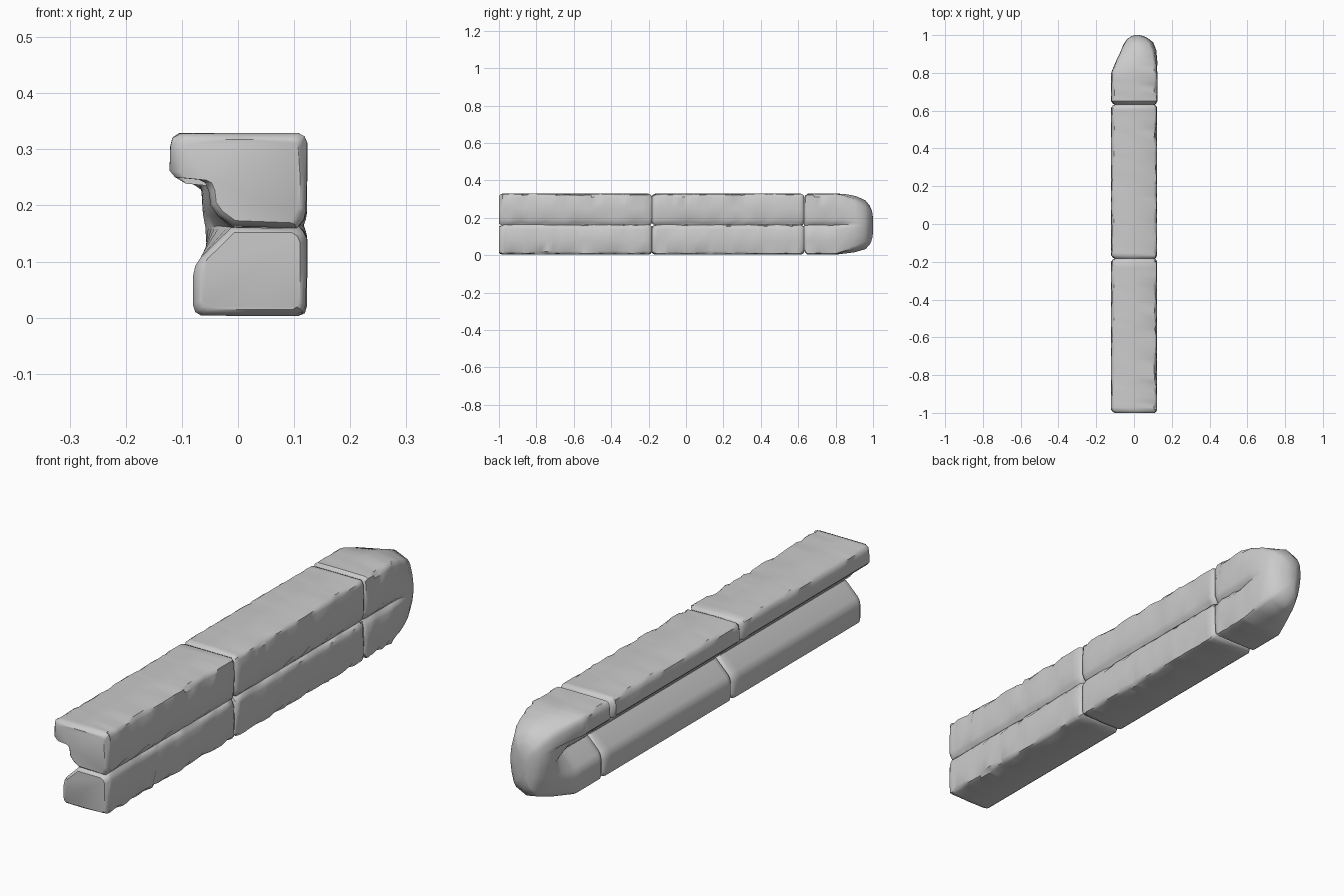
import bpy, bmesh, random

if "Cube" in bpy.data.objects:
    bpy.data.objects.remove(bpy.data.objects["Cube"])

random.seed(4)

# Cross-sections (x, z), running counter-clockwise from the right-hand groove
UPPER = [(0.108, 0.163), (0.118, 0.174), (0.123, 0.19), (0.123, 0.25), (0.123, 0.312), (0.119, 0.323),
         (0.108, 0.329), (0.0, 0.329), (-0.105, 0.329), (-0.117, 0.321), (-0.121, 0.305),
         (-0.122, 0.262), (-0.112, 0.25), (-0.07, 0.246), (-0.058, 0.24), (-0.052, 0.225),
         (-0.049, 0.20), (-0.036, 0.182), (-0.01, 0.163)]
LOWER = [(-0.012, 0.161), (-0.066, 0.108), (-0.076, 0.093), (-0.08, 0.075), (-0.08, 0.022),
         (-0.076, 0.01), (-0.066, 0.004), (0.02, 0.003), (0.108, 0.003), (0.119, 0.008), (0.123, 0.02),
         (0.123, 0.08), (0.123, 0.14), (0.118, 0.154), (0.108, 0.164)]


def lerp_table(table, y):
    if y <= table[0][0]:
        return table[0][1]
    for (a, p), (b, q) in zip(table, table[1:]):
        if y <= b:
            return p + (q - p) * (y - a) / (b - a)
    return table[-1][1]


def chip(p, amount):
    """Wear a little off the exposed long edges."""
    x, z = p
    k = random.random() ** 2 * amount
    if x > 0.1 and z > 0.3:
        return x - k, z - k * 0.5
    if x > 0.1 and z < 0.03:
        return x - k, z + k * 0.5
    if x > 0.1 and 0.13 < z < 0.2:
        return x - k * 0.6, z + (k if z > 0.165 else -k) * 0.6
    if x < -0.1 and z > 0.3:
        return x + k * 0.4, z - k * 0.4
    return x, z


def stations(y0, y1, step):
    ys = [y0, y0 + 0.006, y0 + 0.018]
    y = y0 + 0.03
    while y < y1 - 0.03:
        ys.append(y)
        y += step * random.uniform(0.6, 1.4)
    return ys


def loft(name, rings):
    bm = bmesh.new()
    rows = [[bm.verts.new(p) for p in ring] for ring in rings]
    n = len(rows[0])
    for a, b in zip(rows, rows[1:]):
        for i in range(n):
            j = (i + 1) % n
            bm.faces.new((a[i], a[j], b[j], b[i]))
    bm.faces.new(rows[0])
    bm.faces.new(rows[-1])
    bmesh.ops.recalc_face_normals(bm, faces=bm.faces)
    mesh = bpy.data.meshes.new(name)
    bm.to_mesh(mesh)
    bm.free()
    obj = bpy.data.objects.new(name, mesh)
    bpy.context.collection.objects.link(obj)
    bpy.ops.object.select_all(action='DESELECT')
    obj.select_set(True)
    bpy.context.view_layer.objects.active = obj
    bpy.ops.object.shade_smooth_by_angle(angle=0.7)


def ring(profile, y, scale, centre, wear=0.01):
    pts = [chip(p, wear) for p in profile]
    # rounded block ends: pull the section in towards its centre
    return [(centre[0] + (x - centre[0]) * scale, y, centre[1] + (z - centre[1]) * scale)
            for x, z in pts]


END = [(0, 0.87), (0.006, 0.94), (0.018, 1.0)]


def stone(name, profile, centre, y0, y1):
    ys = stations(y0, y1, 0.035) + [y1 - 0.018, y1 - 0.006, y1]
    loft(name, [ring(profile, y, lerp_table(END, min(y - y0, y1 - y)), centre) for y in ys])


# Two long stones in each course
for i, (y0, y1) in enumerate([(-1.0, -0.183), (-0.183, 0.632)]):
    stone(f"upper_stone_{i + 1}", UPPER, (0.03, 0.24), y0, y1)
    stone(f"lower_stone_{i + 1}", LOWER, (0.03, 0.09), y0, y1)

# Rounded end stone: grooves close up and the section tapers to a nose
LEFT = [(0.80, -0.122), (0.86, -0.103), (0.95, -0.068), (0.98, -0.045), (0.993, -0.02), (1.0, 0.0)]
RIGHT = [(0.87, 0.123), (0.92, 0.118), (0.96, 0.102), (0.98, 0.08), (0.993, 0.055), (1.0, 0.03)]
TOP = [(0.84, 0.329), (0.91, 0.316), (0.96, 0.293), (0.985, 0.262), (0.995, 0.235), (1.0, 0.20)]
BOTTOM = [(0.80, 0.003), (0.90, 0.015), (0.96, 0.032), (0.985, 0.06), (0.995, 0.085), (1.0, 0.12)]
section = UPPER[:-1] + LOWER[:-1]


def nose_ring(y):
    close = lerp_table([(0.80, 0), (0.93, 1)], y)
    soft = lerp_table([(0.80, 0), (0.97, 0.8)], y)
    x0, x1, z0, z1 = (lerp_table(t, y) for t in (LEFT, RIGHT, BOTTOM, TOP))
    scale = lerp_table(END, y - 0.632)
    out = []
    for x, _, z in ring(section, y, scale, (0.03, 0.165), 0.01 * (1 - close)):
        if 0.03 < z < 0.3:
            target = 0.123 if x > 0.06 else -0.085 - 0.037 * z / 0.33
            x += (target - x) * close
        u, v = x / 0.1225, (z - 0.166) / 0.163
        uu = u * (1 - v * v / 2 * soft * 0.6)
        vv = v * (1 - u * u / 2 * soft * 0.6)
        out.append((x0 + (uu + 1) / 2 * (x1 - x0), y, z0 + (vv + 1) / 2 * (z1 - z0)))
    return out


ys = stations(0.632, 0.9, 0.025) + [0.88, 0.9, 0.92, 0.94, 0.96, 0.972, 0.982, 0.99, 0.996, 1.0]
loft("rounded_end_stone", [nose_ring(y) for y in ys])
